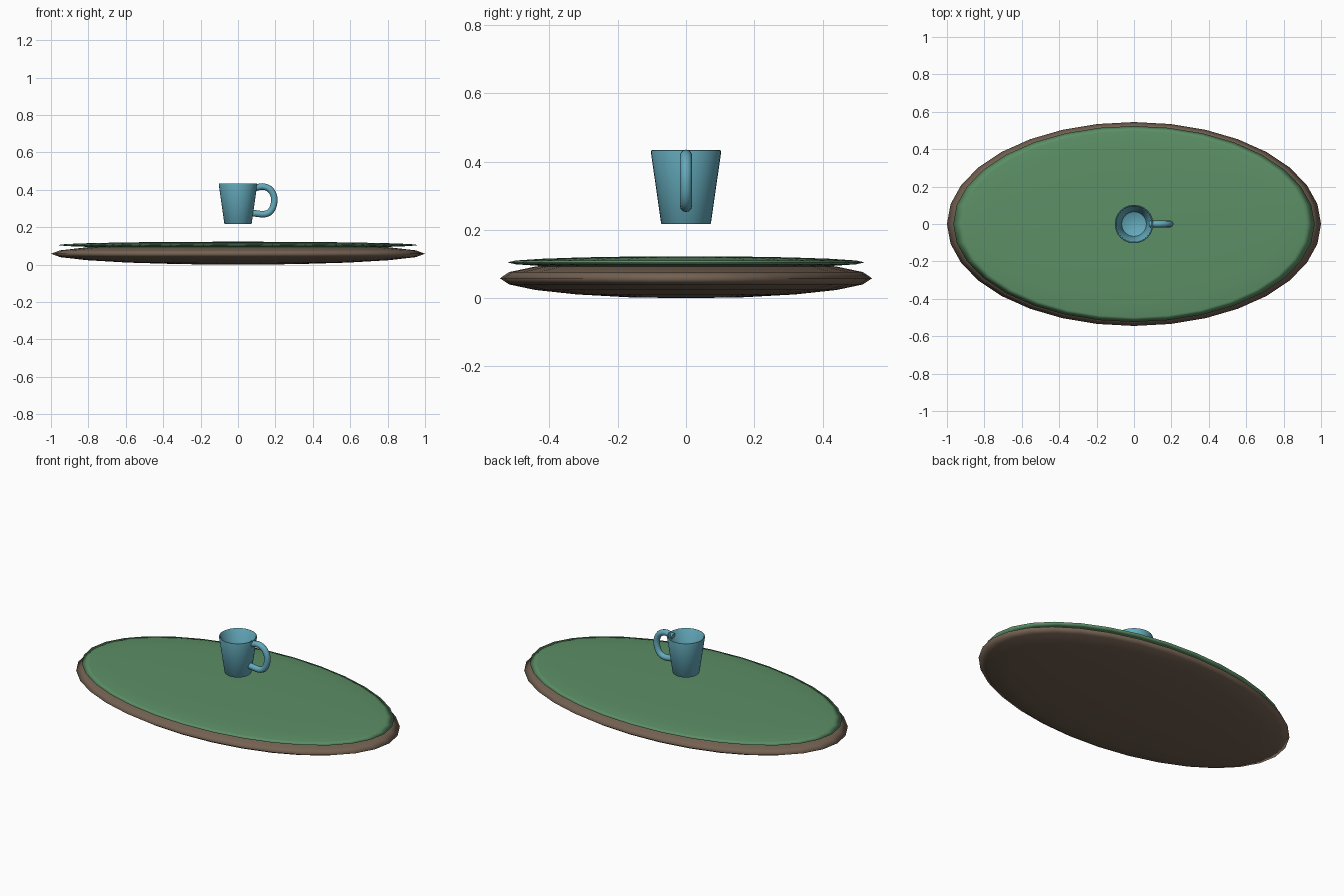
import bpy, bmesh, math
from mathutils import Matrix, Vector

if "Cube" in bpy.data.objects:
    bpy.data.objects.remove(bpy.data.objects["Cube"])


def material(name, color):
    m = bpy.data.materials.new(name)
    m.diffuse_color = (*color, 1)
    m.use_nodes = True
    m.node_tree.nodes["Principled BSDF"].inputs["Base Color"].default_value = m.diffuse_color
    return m


brown = material("earth_brown", (0.175, 0.122, 0.085))
green = material("grass_green", (0.107, 0.275, 0.133))
teal = material("mug_teal", (0.127, 0.402, 0.497))


def finish(name, bm, mat, angle=None):
    bmesh.ops.recalc_face_normals(bm, faces=bm.faces)
    me = bpy.data.meshes.new(name)
    bm.to_mesh(me)
    bm.free()
    me.materials.append(mat)
    ob = bpy.data.objects.new(name, me)
    bpy.context.collection.objects.link(ob)
    me.polygons.foreach_set("use_smooth", [True] * len(me.polygons))
    if angle:
        bpy.ops.object.select_all(action='DESELECT')
        ob.select_set(True)
        bpy.context.view_layer.objects.active = ob
        bpy.ops.object.shade_smooth_by_angle(angle=math.radians(angle))
    return ob


def disc(name, radii, z, mat):
    bm = bmesh.new()
    bmesh.ops.create_uvsphere(bm, u_segments=32, v_segments=10, radius=1,
                              matrix=Matrix.Translation((0, 0, z)) @ Matrix.Diagonal((*radii, 1)))
    finish(name, bm, mat)


# Flattened ground and grass layer
disc("ground_base", (1.0, 0.545, 0.0585), 0.0585, brown)
disc("grass_top", (0.966, 0.524, 0.018), 0.105, green)

# Hollow mug body, turned from a profile of (radius, height)
profile = [(0, 0.217), (0.070, 0.217), (0.073, 0.220), (0.103, 0.428), (0.102, 0.433),
           (0.099, 0.434), (0.095, 0.430), (0.066, 0.236), (0.060, 0.231), (0, 0.231)]
bm = bmesh.new()
verts = [bm.verts.new((r, 0, z)) for r, z in profile]
edges = [bm.edges.new(p) for p in zip(verts, verts[1:])]
bmesh.ops.spin(bm, geom=verts + edges, cent=(0, 0, 0), axis=(0, 0, 1),
               angle=math.tau, steps=32)
bmesh.ops.remove_doubles(bm, verts=bm.verts, dist=0.0002)
finish("mug_body", bm, teal, 40)

# Handle: round tube swept along a smooth D-shaped path
path = [(0.085, 0.408), (0.13, 0.418), (0.168, 0.405), (0.189, 0.375), (0.194, 0.342),
        (0.186, 0.305), (0.166, 0.279), (0.133, 0.270), (0.072, 0.277)]


def smooth_path(pts, n=4):
    pts = [Vector((x, 0, z)) for x, z in pts]
    p = [2 * pts[0] - pts[1]] + pts + [2 * pts[-1] - pts[-2]]
    out = []
    for a, b, c, d in zip(p, p[1:], p[2:], p[3:]):
        for i in range(n):
            t = i / n
            out.append(0.5 * (2 * b + (c - a) * t + (2 * a - 5 * b + 4 * c - d) * t ** 2
                              + (3 * b - a - 3 * c + d) * t ** 3))
    return out + [pts[-1]]


bm = bmesh.new()
pts = smooth_path(path)
rings = []
for i, p in enumerate(pts):
    tangent = (pts[min(i + 1, len(pts) - 1)] - pts[max(i - 1, 0)]).normalized()
    side = Vector((0, 1, 0))
    up = tangent.cross(side)
    rings.append([bm.verts.new(p + 0.0175 * (math.cos(a) * side + math.sin(a) * up))
                  for a in (math.tau * k / 12 for k in range(12))])
for r0, r1 in zip(rings, rings[1:]):
    for k in range(12):
        bm.faces.new((r0[k], r0[(k + 1) % 12], r1[(k + 1) % 12], r1[k]))
bm.faces.new(rings[0])
bm.faces.new(rings[-1])
finish("mug_handle", bm, teal, 50)
